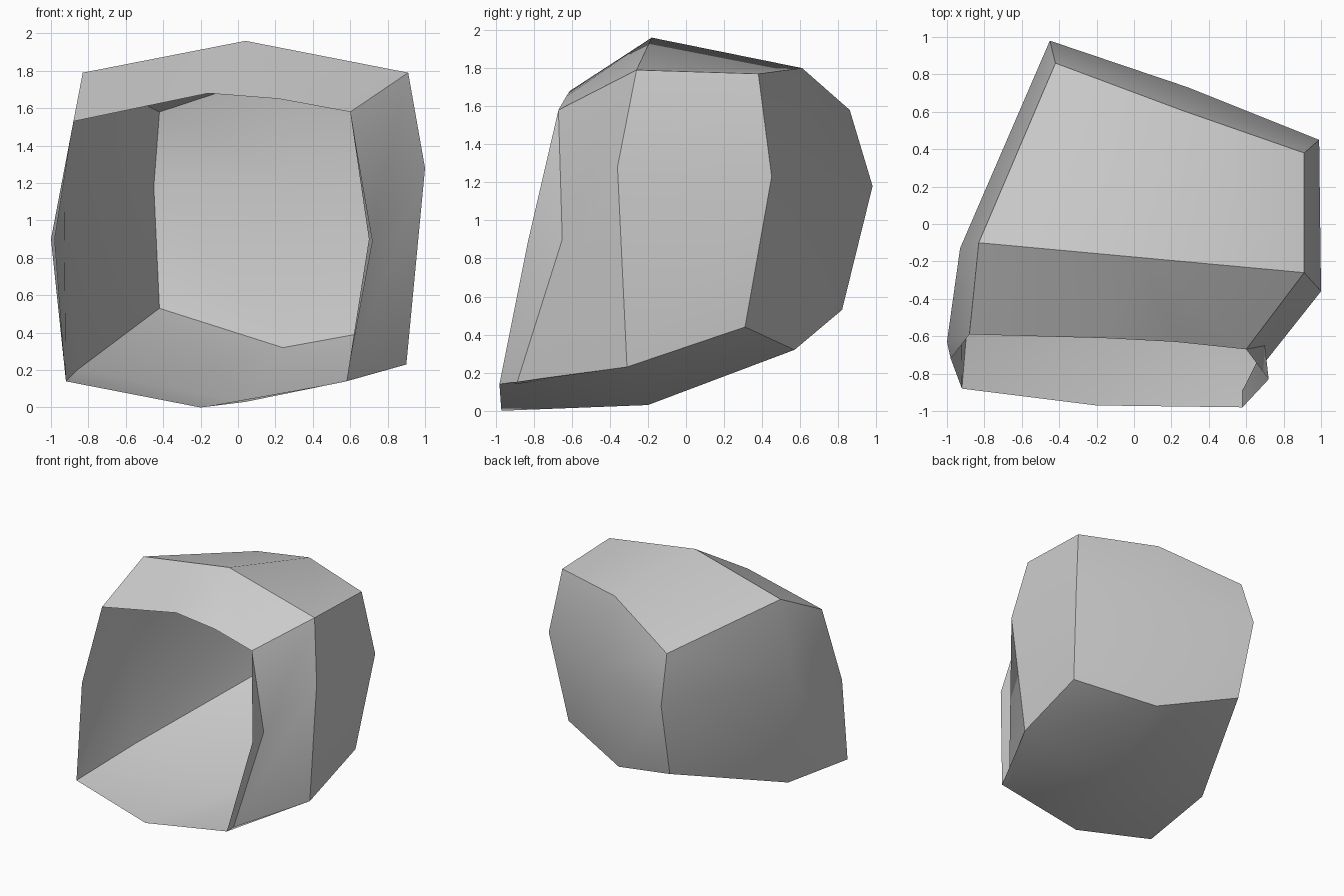
import bpy
import bmesh
import math

default_cube = bpy.data.objects.get("Cube")
if default_cube:
    bpy.data.objects.remove(default_cube, do_unlink=True)

bm = bmesh.new()


def loft(first_line, second_line):
    """Bridge two lines of points with quads; a repeated point gives a triangle."""
    lower = [bm.verts.new(point) for point in first_line]
    upper = [bm.verts.new(point) for point in second_line]
    for i in range(len(lower) - 1):
        bm.faces.new((lower[i], lower[i + 1], upper[i + 1], upper[i]))


def loft_all(*lines):
    """Bridge each line to the next one."""
    for first_line, second_line in zip(lines, lines[1:]):
        loft(first_line, second_line)


# Back panel lines, running from -x to +x
back_top = [(-.42, .86, 1.58), (.25, .61, 1.8), (.91, .38, 1.77)]
back_middle = [(-.45, .98, 1.18), (.29, .73, 1.2), (.99, .45, 1.23)]
back_bottom = [(-.42, .82, .53), (.24, .57, .32), (.9, .31, .44)]

# Roof ridge and the front edge of the hood
ridge = [(-.83, -.1, 1.79), (.04, -.18, 1.96), (.91, -.26, 1.79)]
hood_edge = [(-.88, -.59, 1.53), (-.16, -.61, 1.68),
             (.22, -.63, 1.65), (.6, -.67, 1.58)]

# Floor lines
floor_middle = [(-.86, -.16, .2), (.04, -.2, .03), (.9, -.31, .23)]
floor_edge = [(-.92, -.88, .14), (-.2, -.97, 0), (.58, -.98, .14)]

# Points that the side walls and the lips share
left_outer, left_rim = (-1, -.63, .9), (-.98, -.72, .9)
right_outer, right_rim = (.7, -.65, .9), (.72, -.83, .89)
right_foot = (.58, -.89, .14)


def column(lines, end):
    """Take the end points of several lines as one upright line."""
    return [line[end] for line in lines]


back_lines = (back_top, back_middle, back_bottom)

# Back panel
loft_all(*back_lines)

# Roof and hood
loft(back_top, ridge)
loft([ridge[0], ridge[1], ridge[1], ridge[2]], hood_edge)

# Floor, with a small corner triangle beside the right lip
loft(back_bottom, floor_middle)
loft(floor_middle + [floor_middle[-1]], floor_edge + [right_foot])

# Left wall and its lip
left_front = [hood_edge[0], left_outer, floor_edge[0]]
left_centre = [ridge[0], (-.93, -.13, 1.15), floor_middle[0]]
loft_all(column(back_lines, 0), left_centre, left_front)
loft(left_front, [hood_edge[0], left_rim, floor_edge[0]])

# Right wall and its lip
right_front = [hood_edge[-1], right_outer, right_foot]
right_centre = [ridge[-1], (1, -.36, 1.28), floor_middle[-1]]
loft_all(column(back_lines, -1), right_centre, right_front)
loft(right_front, [hood_edge[-1], right_rim, floor_edge[-1]])

# Weld the panels into one open shell
bmesh.ops.remove_doubles(bm, verts=bm.verts[:], dist=.0001)
bmesh.ops.recalc_face_normals(bm, faces=bm.faces[:])
mesh = bpy.data.meshes.new("open_shell")
bm.to_mesh(mesh)
bm.free()
shell = bpy.data.objects.new("open_shell", mesh)
bpy.context.collection.objects.link(shell)

# Plain grey colour
grey = bpy.data.materials.new("plain_grey")
grey.use_nodes = True
colour = (.6, .6, .6, 1)
grey.diffuse_color = colour
grey.node_tree.nodes["Principled BSDF"].inputs["Base Color"].default_value = colour
mesh.materials.append(grey)

# Smooth panels with sharp borders
bpy.ops.object.select_all(action="DESELECT")
shell.select_set(True)
bpy.context.view_layer.objects.active = shell
bpy.ops.object.shade_smooth_by_angle(angle=math.radians(30))
